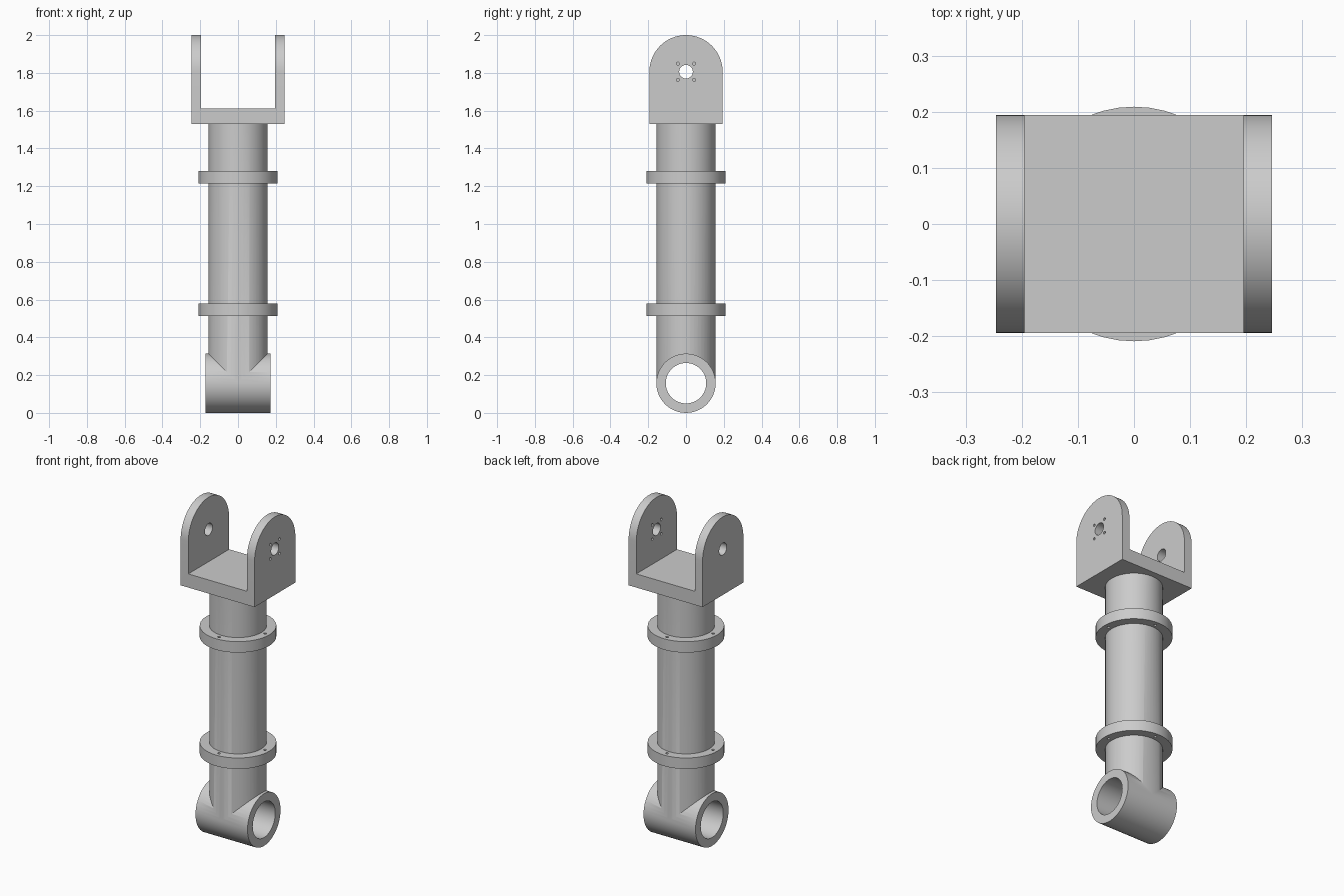
import bpy
import bmesh
from math import cos, sin, pi, radians
from mathutils import Matrix, Vector

old = bpy.data.objects.get("Cube")
if old:
    bpy.data.objects.remove(old, do_unlink=True)

metal = bpy.data.materials.new("grey metal")
metal.use_nodes = True
GREY = (0.6, 0.6, 0.6, 1)
metal.diffuse_color = GREY
metal.node_tree.nodes["Principled BSDF"].inputs["Base Color"].default_value = GREY


def new_object(name, bm):
    bmesh.ops.recalc_face_normals(bm, faces=bm.faces)
    mesh = bpy.data.meshes.new(name)
    bm.to_mesh(mesh)
    bm.free()
    mesh.materials.append(metal)
    obj = bpy.data.objects.new(name, mesh)
    bpy.context.scene.collection.objects.link(obj)
    return obj


def cylinder(name, radius, length, centre, along_x=False, sides=48):
    bm = bmesh.new()
    turn = Matrix.Rotation(pi / 2, 4, "Y") if along_x else Matrix.Identity(4)
    bmesh.ops.create_cone(bm, cap_ends=True, segments=sides, radius1=radius,
                          radius2=radius, depth=length,
                          matrix=Matrix.Translation(centre) @ turn)
    return new_object(name, bm)


def prism(name, points, push):
    """Extrude a closed outline symmetrically along the push vector."""
    bm = bmesh.new()
    push = Vector(push)
    face = bm.faces.new([bm.verts.new(Vector(p) - push) for p in points])
    made = bmesh.ops.extrude_face_region(bm, geom=[face])["geom"]
    bmesh.ops.translate(bm, vec=push * 2,
                        verts=[v for v in made if isinstance(v, bmesh.types.BMVert)])
    return new_object(name, bm)


def combine(obj, tool, operation):
    """Apply a boolean and discard the tool."""
    mod = obj.modifiers.new("combine", "BOOLEAN")
    mod.operation, mod.solver, mod.object = operation, "EXACT", tool
    bpy.ops.object.select_all(action="DESELECT")
    bpy.context.view_layer.objects.active = obj
    obj.select_set(True)
    bpy.ops.object.modifier_apply(modifier=mod.name)
    bpy.data.objects.remove(tool, do_unlink=True)


def finish(obj):
    bpy.ops.object.select_all(action="DESELECT")
    bpy.context.view_layer.objects.active = obj
    obj.select_set(True)
    bpy.ops.object.shade_smooth_by_angle(angle=radians(30))


HALF_X, HALF_Y, INNER = 0.246, 0.194, 0.195
FORK_Z, SEAT_Z, PIVOT_Z = 1.53, 1.612, 1.806
TUBE_R, TUBE_Z = 0.157, 0.157

# Fork: a U channel trimmed by an arched side profile
half_u = [(HALF_X, FORK_Z), (HALF_X, 2.1), (INNER, 2.1), (INNER, SEAT_Z)]
outline = half_u + [(-x, z) for x, z in reversed(half_u)]
fork = prism("fork", [(x, 0, z) for x, z in outline], (0, 0.3, 0))
arch = [(0, -HALF_Y, 1.4), (0, HALF_Y, 1.4)]
arch += [(0, HALF_Y * cos(pi * i / 32), PIVOT_Z + HALF_Y * sin(pi * i / 32))
         for i in range(33)]
combine(fork, prism("arch_trim", arch, (0.4, 0, 0)), "INTERSECT")

# Pivot hole through both arms, four screw holes through the left arm only
combine(fork, cylinder("pivot_cutter", 0.036, 1, (0, 0, PIVOT_Z), True, 32), "DIFFERENCE")
for sy in (-1, 1):
    for sz in (-1, 1):
        spot = (0.22, sy * 0.043, PIVOT_Z + sz * 0.043)
        combine(fork, cylinder("screw_cutter", 0.008, 0.2, spot, True, 16), "DIFFERENCE")
finish(fork)

# Column merged with the bored cross tube at its foot
body = cylinder("column_and_cross_tube", 0.1565, FORK_Z - TUBE_Z,
                (0, 0, (FORK_Z + TUBE_Z) / 2))
combine(body, cylinder("cross_tube", TUBE_R, 0.346, (0, 0, TUBE_Z), True), "UNION")
combine(body, cylinder("bore_cutter", 0.107, 1, (0, 0, TUBE_Z), True), "DIFFERENCE")
finish(body)

# Flanges with four bolt holes each
for name, low, high in (("lower_flange", 0.514, 0.58), ("upper_flange", 1.214, 1.28)):
    mid = (low + high) / 2
    flange = cylinder(name, 0.209, high - low, (0, 0, mid))
    combine(flange, cylinder("core_cutter", 0.15, 1, (0, 0, mid)), "DIFFERENCE")
    for k in range(4):
        spot = (0.18 * cos(k * pi / 2), 0.18 * sin(k * pi / 2), mid)
        combine(flange, cylinder("bolt_cutter", 0.008, 0.2, spot, sides=16), "DIFFERENCE")
    finish(flange)
